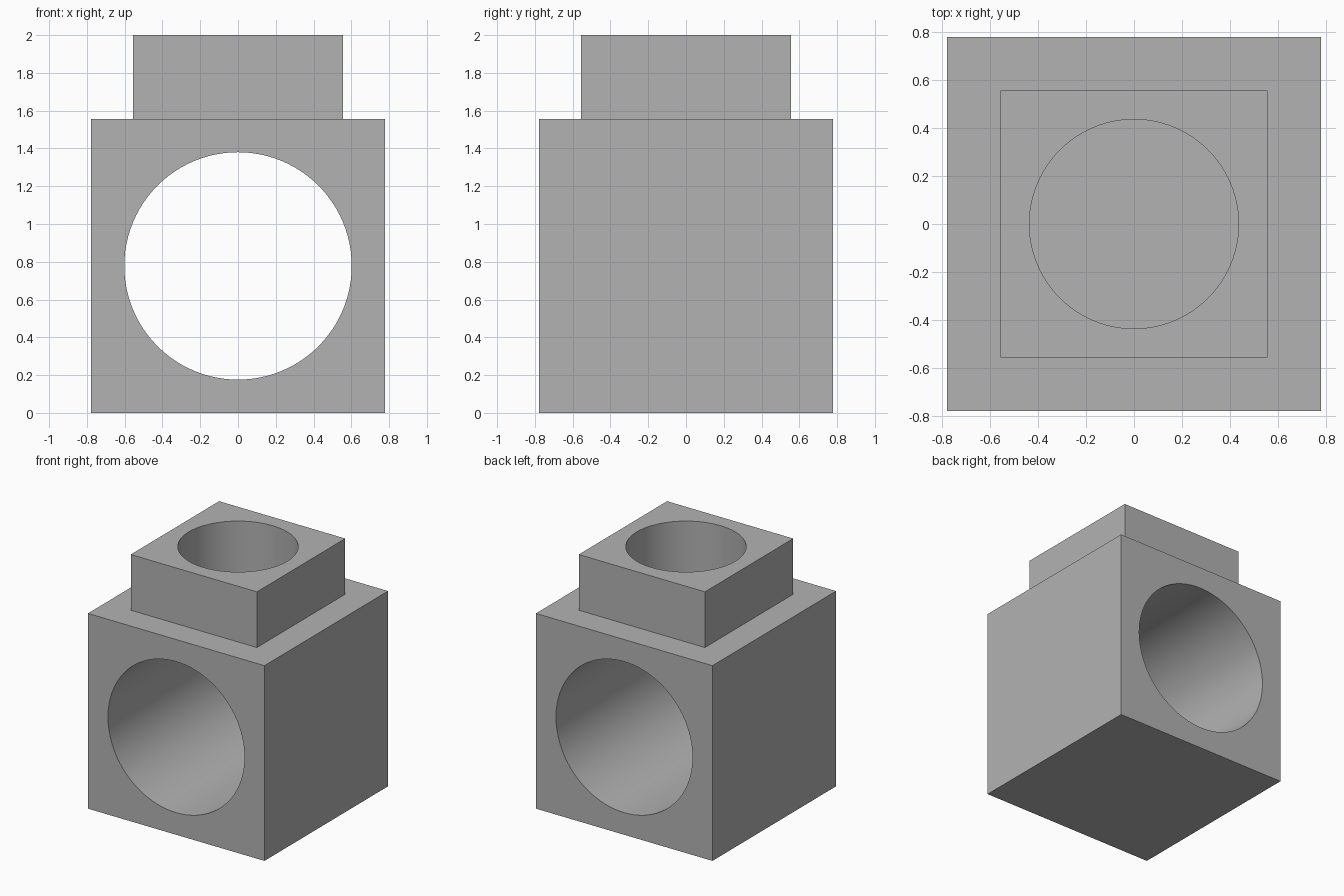
import bpy
from math import pi

default = bpy.data.objects.get("Cube")
if default:
    bpy.data.objects.remove(default, do_unlink=True)

BODY = 1.556       # edge of the cube body
STUD = 1.112       # edge of the square collar
TOP = 2.0
BORE_R, SOCKET_R = 0.602, 0.435

grey = bpy.data.materials.new("plain grey")
grey.use_nodes = True
colour = (0.45, 0.45, 0.45, 1)
grey.diffuse_color = colour
grey.node_tree.nodes["Principled BSDF"].inputs["Base Color"].default_value = colour


def box(name, width, bottom, top):
    bpy.ops.mesh.primitive_cube_add(size=1, location=(0, 0, (bottom + top) / 2))
    obj = bpy.context.object
    obj.name = name
    obj.scale = (width, width, top - bottom)
    bpy.ops.object.transform_apply(location=False, rotation=False, scale=True)
    obj.data.materials.append(grey)
    return obj


def drill(target, name, radius, depth, z, tilt=0):
    """Cut a round hole, then remove the cutter."""
    bpy.ops.mesh.primitive_cylinder_add(vertices=96, radius=radius, depth=depth,
                                        location=(0, 0, z), rotation=(tilt, 0, 0))
    cutter = bpy.context.object
    cutter.name = name
    cutter.hide_render = True
    cutter.data.materials.append(grey)
    mod = target.modifiers.new("hole", 'BOOLEAN')
    mod.operation = 'DIFFERENCE'
    mod.solver = 'EXACT'
    mod.object = cutter
    bpy.ops.object.select_all(action='DESELECT')
    target.select_set(True)
    bpy.context.view_layer.objects.active = target
    bpy.ops.object.modifier_apply(modifier=mod.name)
    bpy.data.objects.remove(cutter, do_unlink=True)
    bpy.ops.object.shade_smooth_by_angle(angle=pi / 6)


# Cube body with a round bore from front to back
body = box("body", BODY, 0, BODY)
drill(body, "bore_cutter", BORE_R, 3, BODY / 2, pi / 2)

# Square collar on top with a round socket down to the body
collar = box("collar", STUD, BODY, TOP)
drill(collar, "socket_cutter", SOCKET_R, 2, TOP)
